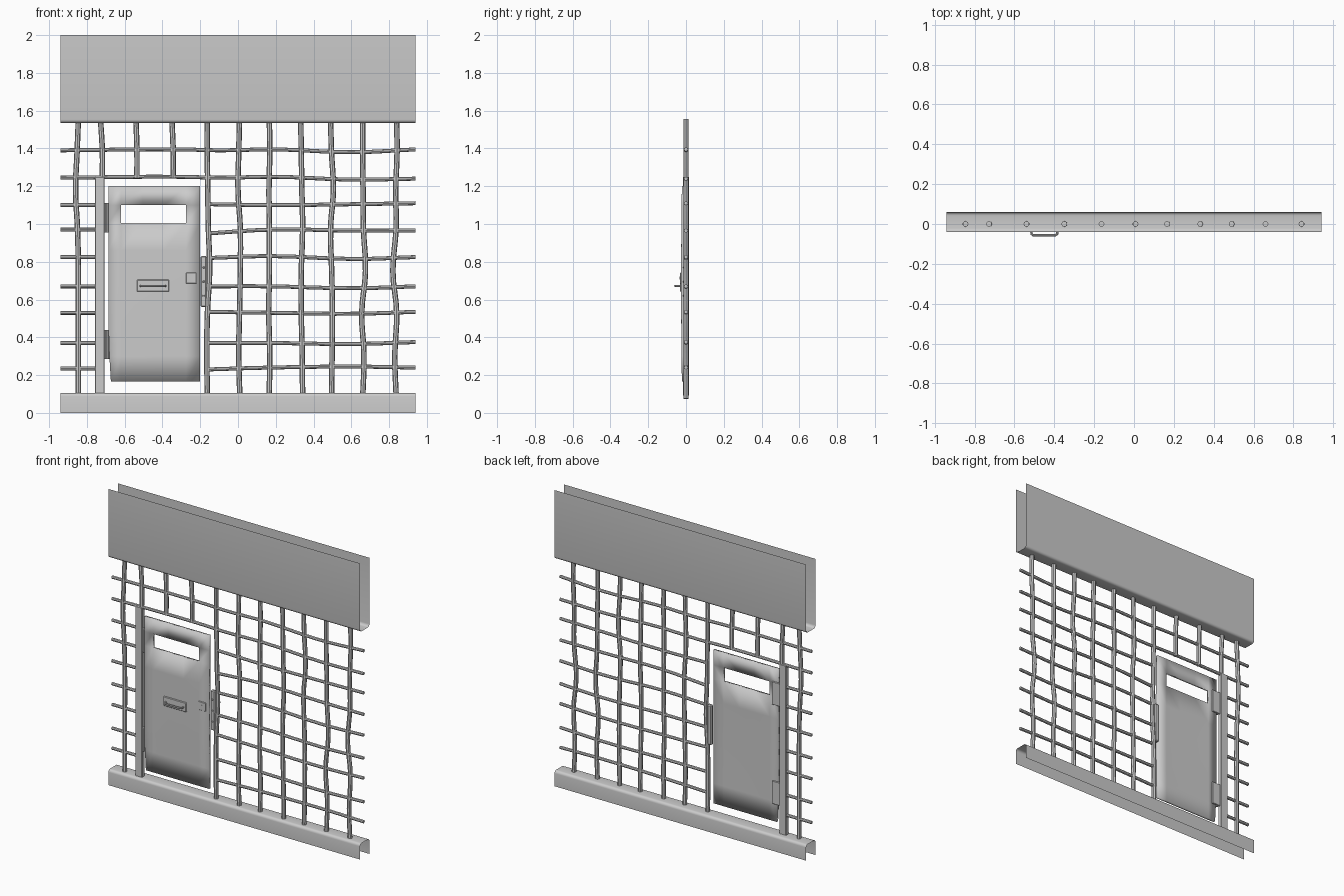
import bpy, bmesh, math

if "Cube" in bpy.data.objects:
    bpy.data.objects.remove(bpy.data.objects["Cube"])


def finish(name, bm, smooth=True):
    bmesh.ops.recalc_face_normals(bm, faces=bm.faces)
    me = bpy.data.meshes.new(name)
    bm.to_mesh(me)
    bm.free()
    ob = bpy.data.objects.new(name, me)
    bpy.context.collection.objects.link(ob)
    if smooth:
        shade(ob)
    return ob


def shade(ob):
    bpy.ops.object.select_all(action='DESELECT')
    ob.select_set(True)
    bpy.context.view_layer.objects.active = ob
    bpy.ops.object.shade_smooth_by_angle(angle=math.radians(40))


def box(name, x0, x1, y0, y1, z0, z1, bevel=0.0):
    bm = bmesh.new()
    bmesh.ops.create_cube(bm, size=1)
    for v in bm.verts:
        v.co = ((x0 + x1) / 2 + v.co.x * (x1 - x0),
                (y0 + y1) / 2 + v.co.y * (y1 - y0),
                (z0 + z1) / 2 + v.co.z * (z1 - z0))
    if bevel:
        bmesh.ops.bevel(bm, geom=bm.edges[:], offset=bevel, segments=1, affect='EDGES')
    return finish(name, bm, False)


def channel(name, z_open, z_web, r=0.018):
    """Thin U-shaped sheet with rounded corners, running along x."""
    s = 1 if z_open > z_web else -1
    y0, y1 = -0.04, 0.06
    prof = [(y0, z_open)]
    for i in range(5):
        a = math.pi / 2 * i / 4
        prof.append((y0 + r - r * math.cos(a), z_web + s * (r - r * math.sin(a))))
    for i in range(5):
        a = math.pi / 2 * i / 4
        prof.append((y1 - r + r * math.sin(a), z_web + s * (r - r * math.cos(a))))
    prof.append((y1, z_open))
    bm = bmesh.new()
    rows = [[bm.verts.new((x, y, z)) for y, z in prof] for x in (-0.94, 0.94)]
    for i in range(len(prof) - 1):
        bm.faces.new((rows[0][i], rows[1][i], rows[1][i + 1], rows[0][i + 1]))
    return finish(name, bm)


def rod(name, pts, r, kind='BEZIER'):
    cu = bpy.data.curves.new(name, 'CURVE')
    cu.dimensions = '3D'
    cu.bevel_depth = r
    cu.bevel_resolution = 2
    cu.resolution_u = 4
    cu.use_fill_caps = True
    sp = cu.splines.new(kind)
    if kind == 'BEZIER':
        sp.bezier_points.add(len(pts) - 1)
        for p, co in zip(sp.bezier_points, pts):
            p.co = co
            p.handle_left_type = p.handle_right_type = 'AUTO'
    else:
        sp.points.add(len(pts) - 1)
        for p, co in zip(sp.points, pts):
            p.co = (*co, 1)
    ob = bpy.data.objects.new(name, cu)
    bpy.context.collection.objects.link(ob)
    bpy.ops.object.select_all(action='DESELECT')
    ob.select_set(True)
    bpy.context.view_layer.objects.active = ob
    bpy.ops.object.convert(target='MESH')
    shade(bpy.context.object)


# Sheet-metal channels above and below
channel("top_channel", 2.0, 1.535)
channel("bottom_channel", 0.0, 0.105)

# Full-height wobbly bars: x at evenly spaced heights, bottom to top
levels = [0.075, 0.30, 0.53, 0.75, 0.98, 1.18, 1.38, 1.555]
bars = [
    (-.845, -.845, -.845, -.845, -.85, -.86, -.852, -.845),
    (-.162, -.165, -.162, -.15, -.157, -.16, -.163, -.163),
    (.01, .004, .008, .012, .012, .0, .004, .008),
    (.165, .168, .163, .166, .166, .164, .168, .166),
    (.342, .34, .335, .335, .342, .338, .335, .332),
    (.495, .498, .5, .496, .49, .505, .495, .49),
    (.66, .667, .655, .675, .664, .662, .66, .66),
    (.838, .83, .84, .82, .837, .835, .842, .84),
]
for i, xs in enumerate(bars):
    rod(f"vertical_bar_{i + 1}", [(x, 0, z) for x, z in zip(xs, levels)], 0.0145)

# Short bars over the door
for i, (a, b) in enumerate([(-.718, -.728), (-.535, -.54), (-.343, -.35)]):
    rod(f"short_bar_{i + 1}", [(a, 0, 1.245), (a, 0, 1.38), (b, 0, 1.555)], 0.0145)

# Horizontal bars: full width above the door
for i, (a, b, c, d) in enumerate([(1.39, 1.395, 1.38, 1.395), (1.245, 1.25, 1.235, 1.24)]):
    rod(f"upper_rail_{i + 1}",
        [(-.94, 0, a), (-.3, 0, b), (-.1, 0, a), (.2, 0, b), (.6, 0, c), (.94, 0, d)], 0.0105)

# Horizontal bars split by the door: left z, then right side z at four stations
split = [
    (1.10, 1.105, 1.10, 1.105, 1.11), (.97, .95, .97, .965, .965),
    (.825, .82, .83, .815, .825), (.67, .67, .67, .66, .67),
    (.53, .535, .53, .525, .535), (.37, .37, .37, .365, .375),
    (.235, .23, .24, .245, .24),
]
for i, (l, a, b, c, d) in enumerate(split):
    rod(f"left_rail_{i + 1}", [(-.94, 0, l), (-.74, 0, l)], 0.0105)
    rod(f"right_rail_{i + 1}",
        [(-.16, 0, a), (.17, 0, b), (.62, 0, c), (.94, 0, d)], 0.0105)

# Hinge post
box("hinge_post", -.758, -.706, -.016, .016, .09, 1.25, 0.003)

# Door sheet: slightly bowed grid with the viewing slot left open
xs = [-.685, -.62, -.505, -.39, -.275, -.2]
zs = [.165, .3, .43, .57, .71, .86, 1.005, 1.10, 1.2]
bm = bmesh.new()
grid = []
for z in zs:
    row = []
    for x in xs:
        t = (z - .165) / 1.035
        bow = -.004 * math.sin(math.pi * t) * math.sin(math.pi * (x + .685) / .485 * .6)
        dx = .012 * max(0, 1 - t * 5) if x == xs[0] else 0
        row.append(bm.verts.new((x + dx, -.022 + bow, z)))
    grid.append(row)
for j in range(len(zs) - 1):
    for i in range(len(xs) - 1):
        if j == 6 and 1 <= i <= 3:
            continue
        bm.faces.new((grid[j][i], grid[j][i + 1], grid[j + 1][i + 1], grid[j + 1][i]))
door = finish("door_panel", bm)
mod = door.modifiers.new("thickness", 'SOLIDIFY')
mod.thickness = 0.016
mod.offset = -1 if door.data.polygons[0].normal.y < 0 else 1

# Hinges: leaf behind the door edge plus a knuckle
for n, z0, z1 in (("upper", .955, 1.11), ("lower", .285, .44)):
    box(f"{n}_hinge_leaf", -.715, -.645, -.006, .004, z0, z1, 0.002)
    rod(f"{n}_hinge_knuckle", [(-.695, -.012, z0), (-.695, -.012, z1)], 0.009, 'POLY')

# Strike plate on the bar beside the door, with rivets
box("strike_plate", -.198, -.165, -.012, .012, .56, .83, 0.006)
for i, z in enumerate((.62, .695, .77)):
    box(f"strike_rivet_{i + 1}", -.187, -.177, -.015, -.01, z - .005, z + .005, 0.002)

# Pull handle on its backing plate
box("handle_plate", -.535, -.365, -.033, -.022, .642, .705, 0.003)
rod("pull_handle", [(-.515, -.03, .672), (-.515, -.05, .672), (-.505, -.057, .672),
                    (-.395, -.057, .672), (-.385, -.05, .672), (-.385, -.03, .672)],
    0.006, 'POLY')

# Lock plate with keyhole boss
box("lock_plate", -.275, -.22, -.032, -.02, .685, .742, 0.002)
box("keyhole_boss", -.252, -.243, -.034, -.03, .705, .722)
